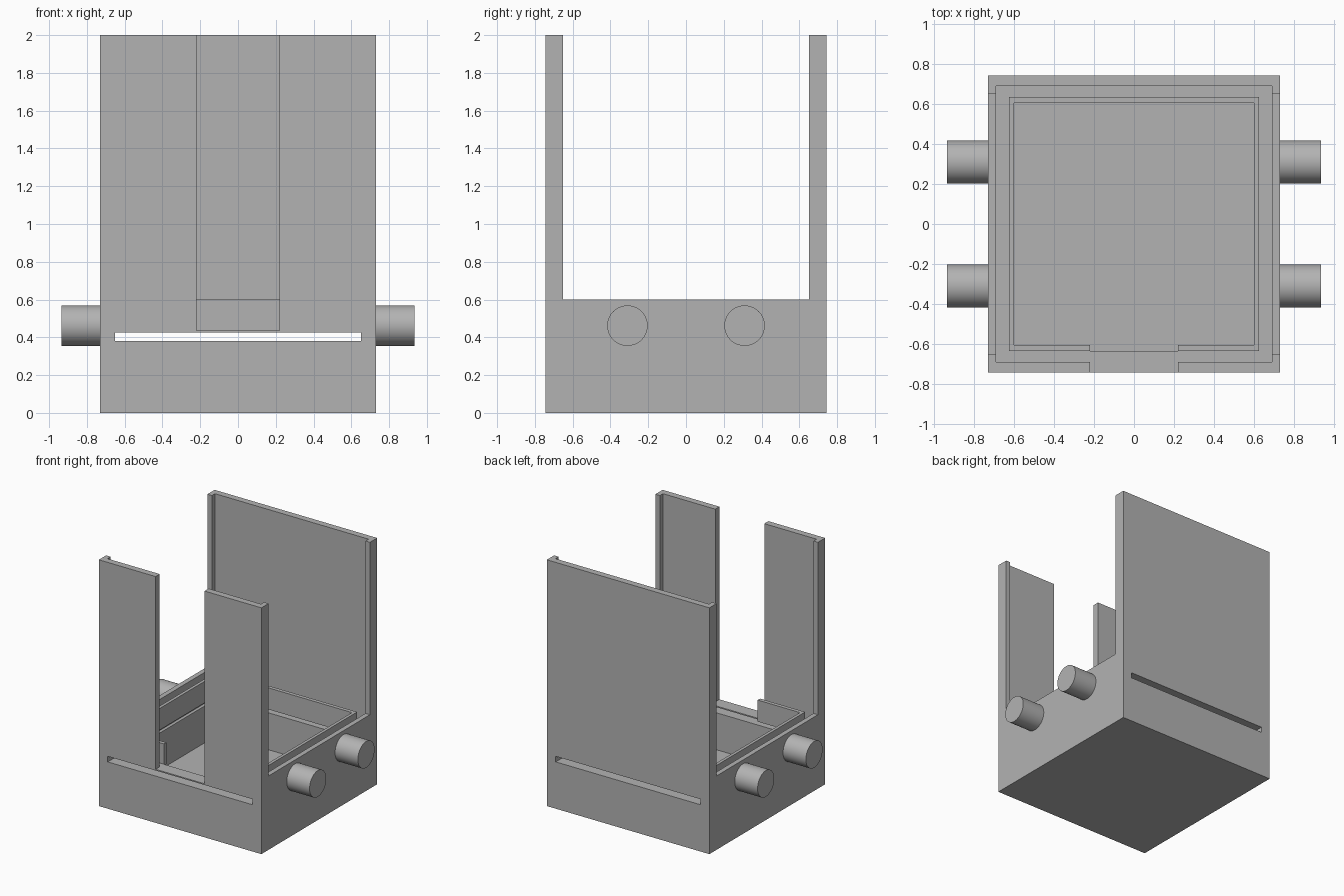
import bpy, math

if "Cube" in bpy.data.objects:
    bpy.data.objects.remove(bpy.data.objects["Cube"])

grey = bpy.data.materials.new("plain grey")
grey.diffuse_color = (0.45, 0.45, 0.45, 1)
grey.use_nodes = True
grey.node_tree.nodes["Principled BSDF"].inputs["Base Color"].default_value = grey.diffuse_color


def box(name, hx, y0, y1, z0, z1):
    """Box centred on x with half width hx."""
    bpy.ops.mesh.primitive_cube_add(size=1, location=(0, (y0 + y1) / 2, (z0 + z1) / 2))
    ob = bpy.context.object
    ob.name = name
    ob.scale = (2 * hx, y1 - y0, z1 - z0)
    bpy.ops.object.transform_apply(location=True, rotation=False, scale=True)
    ob.data.materials.append(grey)
    return ob


def cut(target, *dims):
    """Subtract a box from the target."""
    cutter = box("cutter", *dims)
    mod = target.modifiers.new("cut", "BOOLEAN")
    mod.operation = "DIFFERENCE"
    mod.solver = "EXACT"
    mod.object = cutter
    bpy.context.view_layer.objects.active = target
    bpy.ops.object.modifier_apply(modifier=mod.name)
    bpy.data.objects.remove(cutter, do_unlink=True)


GAP = (0.22, -1.0, -0.4, 0.435, 2.2)

# Housing: base tray with tall front and back panels
housing = box("housing", 0.73, -0.743, 0.743, 0, 2)
cut(housing, 0.69, -0.69, 0.69, 0.435, 2.2)      # channel and panel inner faces
cut(housing, 1.0, -0.65, 0.65, 0.6, 2.2)         # open sides, leaving corner lips
cut(housing, 0.625, -0.636, 0.636, 0.08, 0.5)    # inner pocket
cut(housing, 0.65, -1.0, 1.0, 0.38, 0.425)       # sheet slot through front and back
cut(housing, *GAP)                               # front opening

# Thin rim standing around the pocket, open at the front
rim = box("inner_rim", 0.625, -0.636, 0.636, 0.425, 0.6)
cut(rim, 0.6, -0.605, 0.605, 0.3, 0.8)
cut(rim, 0.22, -1.0, -0.4, 0.3, 0.8)

# Side pegs
for sx, side in ((-1, "left"), (1, "right")):
    for sy, end in ((-1, "front"), (1, "back")):
        bpy.ops.mesh.primitive_cylinder_add(
            vertices=64, radius=0.107, depth=0.205,
            location=(sx * 0.8325, sy * 0.31, 0.462), rotation=(0, math.pi / 2, 0))
        peg = bpy.context.object
        peg.name = f"{side}_{end}_peg"
        peg.data.materials.append(grey)
        bpy.ops.object.shade_smooth_by_angle()
